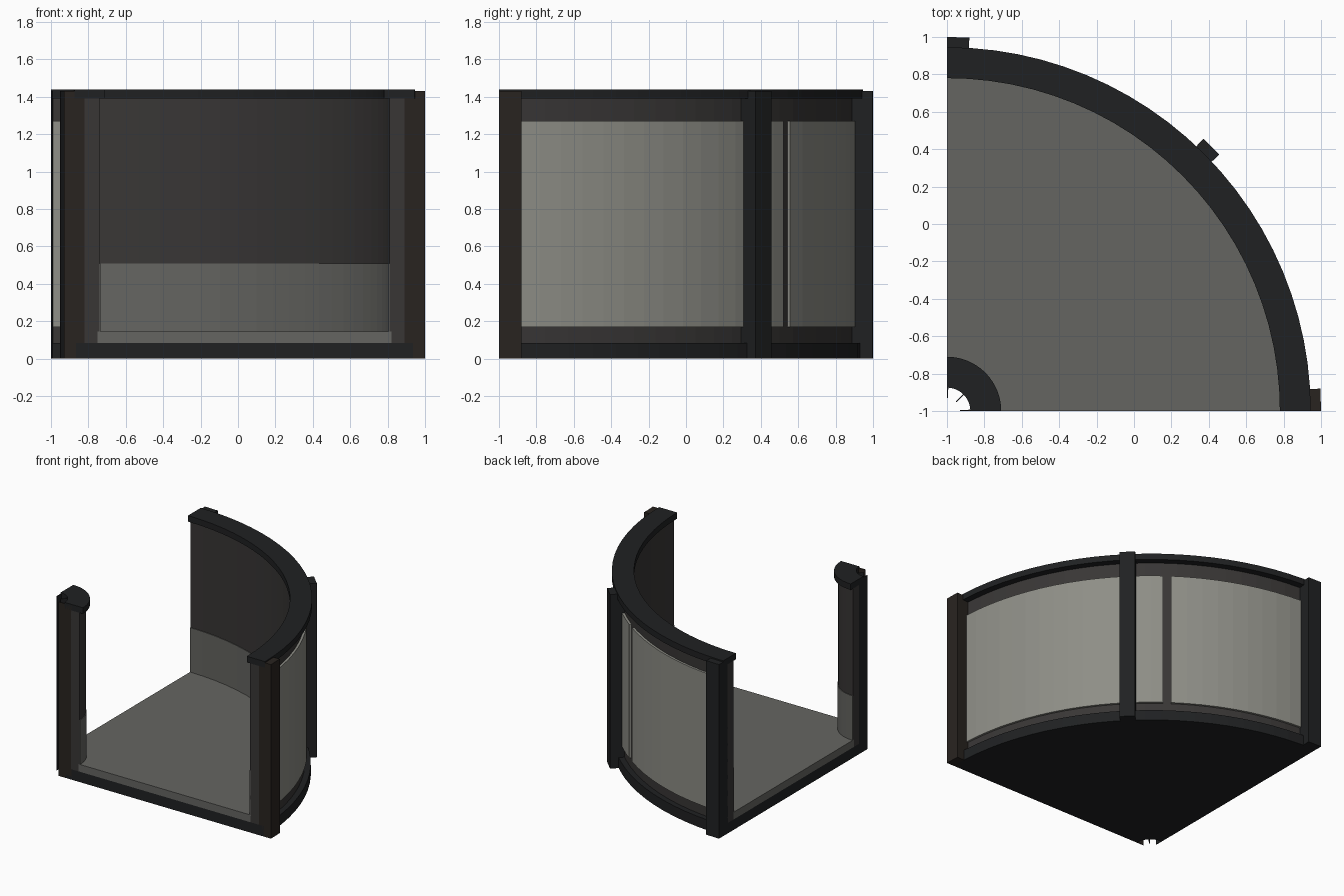
import bpy, bmesh
from math import cos, sin, radians

if "Cube" in bpy.data.objects:
    bpy.data.objects.remove(bpy.data.objects["Cube"])

CX = CY = -1.0        # pivot of the quarter circle
MID = 1.035           # radius the inner wall mirrors about


def mat(name, r, g, b):
    m = bpy.data.materials.new(name)
    m.diffuse_color = (r, g, b, 1)
    m.use_nodes = True
    m.node_tree.nodes["Principled BSDF"].inputs["Base Color"].default_value = m.diffuse_color
    return m


black = mat("black_trim", 0.014, 0.015, 0.016)
brown = mat("dark_brown", 0.022, 0.017, 0.014)
dark = mat("dark_wall", 0.04, 0.037, 0.036)
pale = mat("pale_panel", 0.27, 0.27, 0.24)
floor_grey = mat("floor_grey", 0.13, 0.13, 0.12)


def sector(name, r0, r1, z0, z1, material, a0=0, a1=90, seg=24):
    """Rectangle section swept around the pivot from angle a0 to a1."""
    bm = bmesh.new()
    rings = []
    for i in range(seg + 1):
        a = radians(a0 + (a1 - a0) * i / seg)
        rings.append([bm.verts.new((CX + r * cos(a), CY + r * sin(a), z))
                      for r, z in ((r0, z0), (r1, z0), (r1, z1), (r0, z1))])
    for p, q in zip(rings, rings[1:]):
        for k in range(4):
            n = (k + 1) % 4
            bm.faces.new((p[k], p[n], q[n], q[k]))
    bm.faces.new(rings[0])
    bm.faces.new(rings[-1][::-1])
    bmesh.ops.recalc_face_normals(bm, faces=bm.faces)
    me = bpy.data.meshes.new(name)
    bm.to_mesh(me)
    bm.free()
    me.materials.append(material)
    ob = bpy.data.objects.new(name, me)
    bpy.context.collection.objects.link(ob)
    return ob


def both(name, r0, r1, *args, **kw):
    """Outer wall part and its mirrored twin on the small inner wall."""
    sector("outer_" + name, r0, r1, *args, **kw)
    sector("inner_" + name, 2 * MID - r1, 2 * MID - r0, *args, **kw)


# Base slab and raised floor
sector("base", 0.135, 1.935, 0, 0.085, black)
sector("floor", 0.25, 1.82, 0.085, 0.145, floor_grey)

# Curved walls, top caps and low inside lining
both("wall", 1.81, 1.89, 0.085, 1.39, dark)
both("cap", 1.78, 1.945, 1.39, 1.44, black)
both("lining", 1.805, 1.812, 0.145, 0.51, floor_grey)

# Outside panels, with a narrow gap beside the middle post
both("panel_a", 1.885, 1.908, 0.17, 1.27, pale, a0=3, a1=45, seg=12)
both("panel_b", 1.885, 1.908, 0.17, 1.27, pale, a0=45, a1=52.9, seg=3)
both("panel_c", 1.885, 1.908, 0.17, 1.27, pale, a0=54.7, a1=87, seg=9)

# Upright posts at both ends and the middle
W = 3.44
for label, a, m in (("front", 0, brown), ("middle", 45 - W / 2, black),
                    ("back", 90 - W, black)):
    both(label + "_post", 1.885, 2.0, 0, 1.43, m, a0=a, a1=a + W, seg=1)
